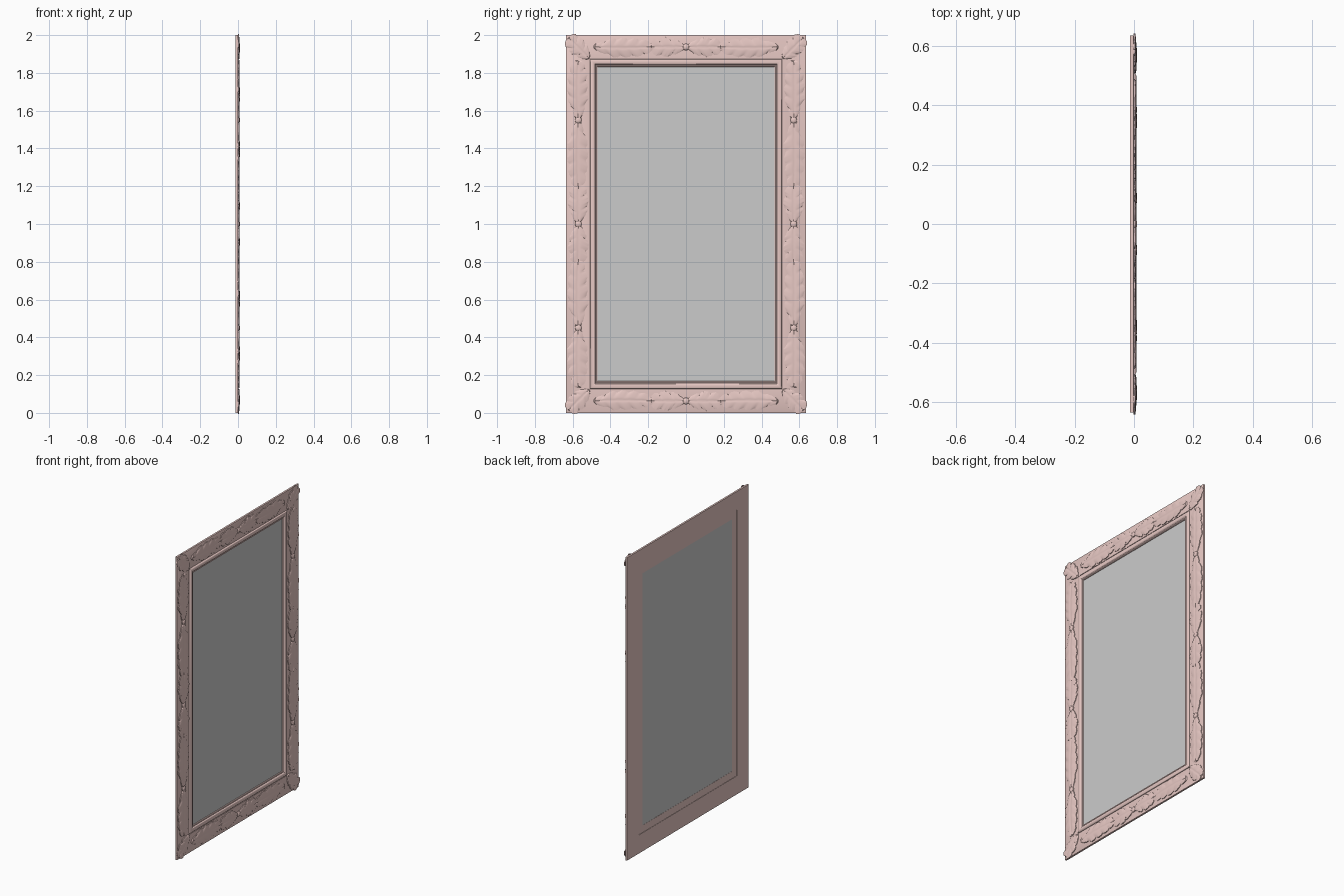
import bpy, bmesh, math
from mathutils import Vector

if "Cube" in bpy.data.objects:
    bpy.data.objects.remove(bpy.data.objects["Cube"])

HY, H = 0.635, 2.0          # half width and height of the frame
pink = bpy.data.materials.new("rose_paint")
pink.diffuse_color = (0.80, 0.58, 0.55, 1)
pink.use_nodes = True
pink.node_tree.nodes["Principled BSDF"].inputs["Base Color"].default_value = pink.diffuse_color


def make(name, verts, faces, mat=None, angle=35):
    me = bpy.data.meshes.new(name)
    me.from_pydata(verts, [], faces)
    bm = bmesh.new()
    bm.from_mesh(me)
    bmesh.ops.recalc_face_normals(bm, faces=bm.faces)
    bm.to_mesh(me)
    bm.free()
    ob = bpy.data.objects.new(name, me)
    bpy.context.collection.objects.link(ob)
    if mat:
        me.materials.append(mat)
    bpy.ops.object.select_all(action='DESELECT')
    ob.select_set(True)
    bpy.context.view_layer.objects.active = ob
    bpy.ops.object.shade_smooth_by_angle(angle=math.radians(angle))
    return ob


def rect_sweep(name, profile):
    """Sweep a closed (inset, x) profile round the rectangle with mitred corners."""
    verts, faces, n = [], [], len(profile)
    for sy, sz in ((-1, -1), (1, -1), (1, 1), (-1, 1)):
        verts += [(x, sy * (HY - d), H / 2 + sz * (H / 2 - d)) for d, x in profile]
    for c in range(4):
        for i in range(n):
            j, e = (i + 1) % n, (c + 1) % 4
            faces.append((c * n + i, c * n + j, e * n + j, e * n + i))
    return make(name, verts, faces, pink)


# flat backing frame
rect_sweep("frame_board", [(0, -0.013), (0, -0.001), (0.002, 0.0), (0.122, 0.0),
                           (0.122, -0.013)])

# inner moulding: rounded bead, cove and sight edge
bead = [(0.141 - 0.014 * math.cos(math.pi * i / 8), 0.001 + 0.008 * math.sin(math.pi * i / 8))
        for i in range(9)]
rect_sweep("inner_moulding", [(0.118, -0.011), (0.122, -0.002), (0.127, -0.002)] + bead +
           [(0.158, -0.001), (0.162, 0.001), (0.166, -0.001), (0.168, -0.006), (0.168, -0.009),
            (0.150, -0.011)])

# mirror glass
gy, g = HY - 0.155, 0.155
make("mirror_glass", [(x, y, z) for x in (-0.008, -0.005)
                      for y, z in ((-gy, g), (gy, g), (gy, H - g), (-gy, H - g))],
     [(0, 1, 2, 3), (4, 5, 6, 7)] + [(i, (i + 1) % 4, 4 + (i + 1) % 4, 4 + i) for i in range(4)])

# carved acanthus leaves
lv, lf = [], []
NU, NV = 44, 8


def leaf(base, tip, width, lobes=4, bend=0.0):
    """Serrated domed leaf from base to tip, both (y, z)."""
    b, t = Vector(base), Vector(tip)
    d = t - b
    L = d.length
    d.normalize()
    s = Vector((-d.y, d.x))
    start, row = len(lv), 2 * NV + 3
    for i in range(NU + 1):
        u = i / NU
        env = min(1, 0.3 + 2.6 * u) * max(0.0, 1 - u ** 5) ** 0.55
        mid = bend * math.sin(math.pi * u)
        for k in range(-NV - 1, NV + 2):
            v = max(-1, min(1, k / NV))
            side = 0.06 if v > 0 else 0.0
            f = ((u + side) * lobes) % 1.0
            tooth = ((u + side) * lobes * 3) % 1.0
            cut = 0.74 + 0.26 * math.sin(math.pi * min(1, f * 1.03)) ** 0.6 - 0.09 * tooth
            w = width * env * cut
            # side lobes sweep forward towards the tip
            along = min(u * L + 0.022 * abs(v) ** 1.5 * env, L * 1.0)
            p = b + d * along + s * (v * w + mid)
            x = (0.003 + 0.0065 * (1 - v * v) * (0.45 + 0.55 * math.sin(math.pi * min(1, u + 0.08)))
                 + 0.0018 * math.sin(math.pi * f) * abs(v))
            x -= 0.002 * math.exp(-(v / 0.12) ** 2)          # central vein
            if abs(k) > NV or i in (0, NU):
                x = -0.001                                   # skirt down to the board
            lv.append((min(x, 0.0105), p.x, p.y))
    for i in range(NU):
        for k in range(row - 1):
            a = start + i * row + k
            lf.append((a, a + 1, a + row + 1, a + row))


def both(base, tip, width, lobes=4, bend=0.0):
    """The same leaf mirrored to all four quadrants of the frame."""
    for sy in (-1, 1):
        for sz in (-1, 1):
            leaf((sy * base[0], 1 + sz * base[1]), (sy * tip[0], 1 + sz * tip[1]),
                 width, lobes, bend * sy * sz)


R = 0.570                    # centre line of the side rails
T = 0.937                    # centre line of the top and bottom rails (from z = 1)
both((R, 0.005), (R, 0.205), 0.058, 3)                 # side centre leaves
both((R, 0.545), (R, 0.190), 0.058, 5, 0.004)          # side leaves, downwards
both((R, 0.555), (R, 0.865), 0.058, 5, -0.004)         # side leaves, upwards
both((0.005, T), (0.185, T), 0.055, 3)                 # rail centre leaves
both((0.490, T), (0.180, T), 0.055, 5, 0.004)          # rail leaves
both((0.512, 0.876), (0.622, 0.986), 0.052, 3)         # corner leaves
make("acanthus_leaves", lv, lf, pink, 40)

# small bosses where leaf bases meet
bv, bf = [], []
spots = [(sy * R, 1 + z) for sy in (-1, 1) for z in (-0.55, 0, 0.55)] + [(0, 1 + T), (0, 1 - T)]
for y, z in spots:
    o, N = len(bv), 16
    for r, x in ((0.018, -0.001), (0.017, 0.005), (0.012, 0.009), (0.005, 0.0105)):
        bv += [(x, y + r * math.cos(2 * math.pi * i / N), z + r * math.sin(2 * math.pi * i / N))
               for i in range(N)]
    for q in range(3):
        bf += [(o + q * N + i, o + q * N + (i + 1) % N, o + (q + 1) * N + (i + 1) % N,
                o + (q + 1) * N + i) for i in range(N)]
    bf.append(tuple(o + 3 * N + i for i in range(N)))
make("leaf_bosses", bv, bf, pink)
